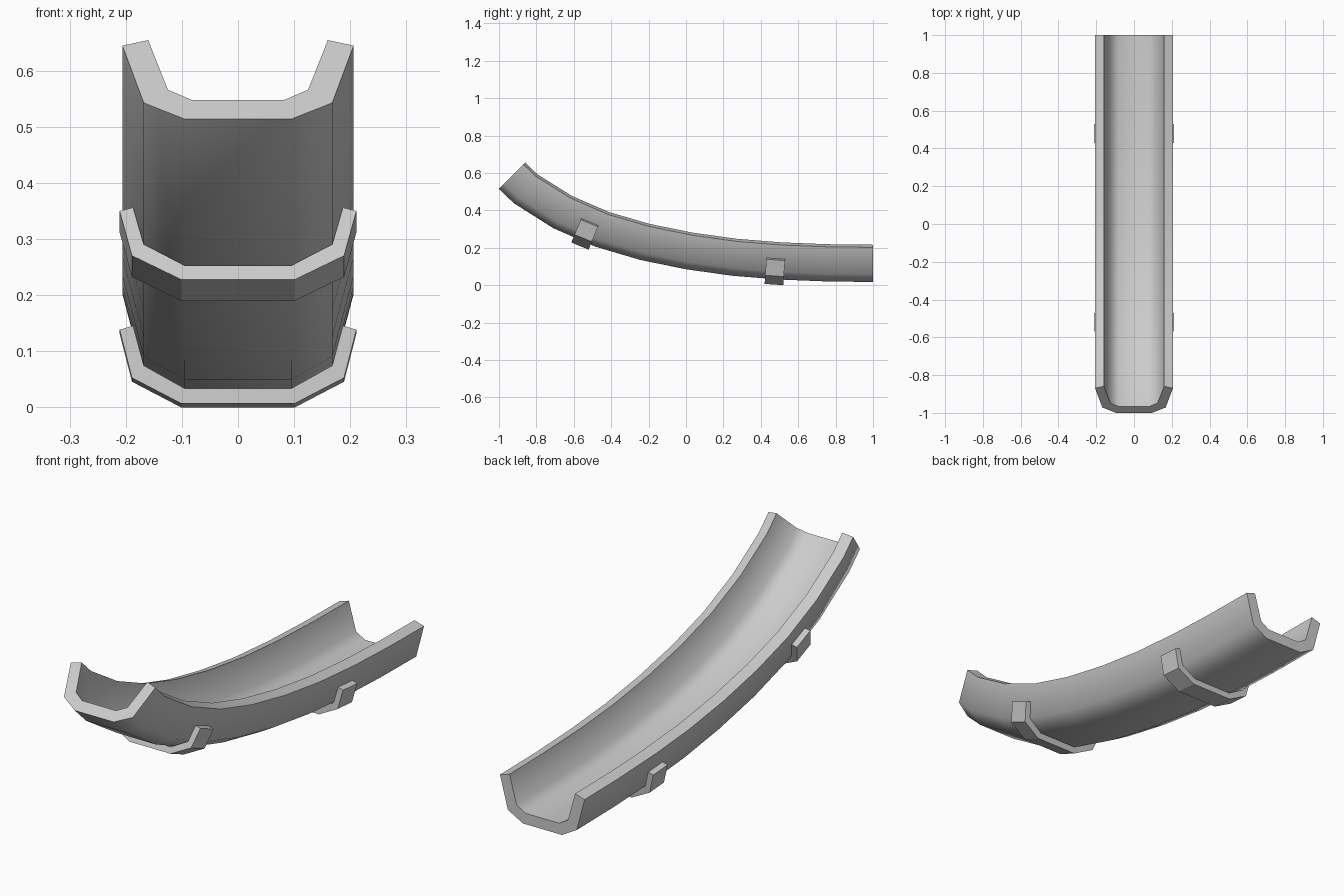
import bpy, math
from mathutils import Vector

if "Cube" in bpy.data.objects:
    bpy.data.objects.remove(bpy.data.objects["Cube"])


def loft(name, half, stations, smooth_angle):
    """Sweep a mirrored open-channel profile through (y, z, tilt) stations."""
    # half: right side, outer bottom -> rim -> inner bottom
    n = len(half)
    prof = half + [(-x, h) for x, h in reversed(half)]
    verts, faces = [], []
    for y, z, deg in stations:
        a = math.radians(deg)
        verts += [Vector((x, y + h * math.sin(a), z + h * math.cos(a))) for x, h in prof]
    m = 2 * n
    # profile order: right outer..right inner, left inner..left outer, closed by the bottom
    for s in range(len(stations) - 1):
        for i in range(m):
            j = (i + 1) % m
            a, b = s * m, (s + 1) * m
            faces.append((a + i, b + i, b + j, a + j))
    faces.append(tuple(range(m)))
    e = (len(stations) - 1) * m
    faces.append(tuple(reversed(range(e, e + m))))
    me = bpy.data.meshes.new(name)
    me.from_pydata(verts, [], faces)
    me.update()
    ob = bpy.data.objects.new(name, me)
    bpy.context.collection.objects.link(ob)
    bpy.ops.object.select_all(action='DESELECT')
    ob.select_set(True)
    bpy.context.view_layer.objects.active = ob
    bpy.ops.object.shade_smooth_by_angle(angle=math.radians(smooth_angle))
    return ob


# Curved open trough: bottom centreline and tilt at each section
trough_half = [(0.095, 0), (0.168, 0.041), (0.206, 0.185),
               (0.16, 0.199), (0.125, 0.074), (0.082, 0.048)]
path = [(-1, 0.514, 45), (-0.92, 0.438, 39.5), (-0.71, 0.305, 30),
        (-0.485, 0.206, 22), (-0.245, 0.135, 14.5), (0, 0.085, 9.5),
        (0.25, 0.05, 6), (0.5, 0.03, 3.5), (0.75, 0.02, 1.5), (1, 0.017, 0)]
loft("trough", trough_half, path, 50)

# Two straps hugging the underside
strap_half = [(0.101, 0), (0.189, 0.046), (0.211, 0.132),
              (0.187, 0.139), (0.168, 0.068), (0.095, 0.027)]
for name, y, z, deg in (("front_strap", -0.567, 0.209, 22.3), ("rear_strap", 0.47, 0.0035, 4)):
    dy, dz = 0.05 * math.cos(math.radians(deg)), 0.05 * math.sin(math.radians(deg))
    loft(name, strap_half, [(y - dy, z + dz, deg), (y + dy, z - dz, deg)], 25)
